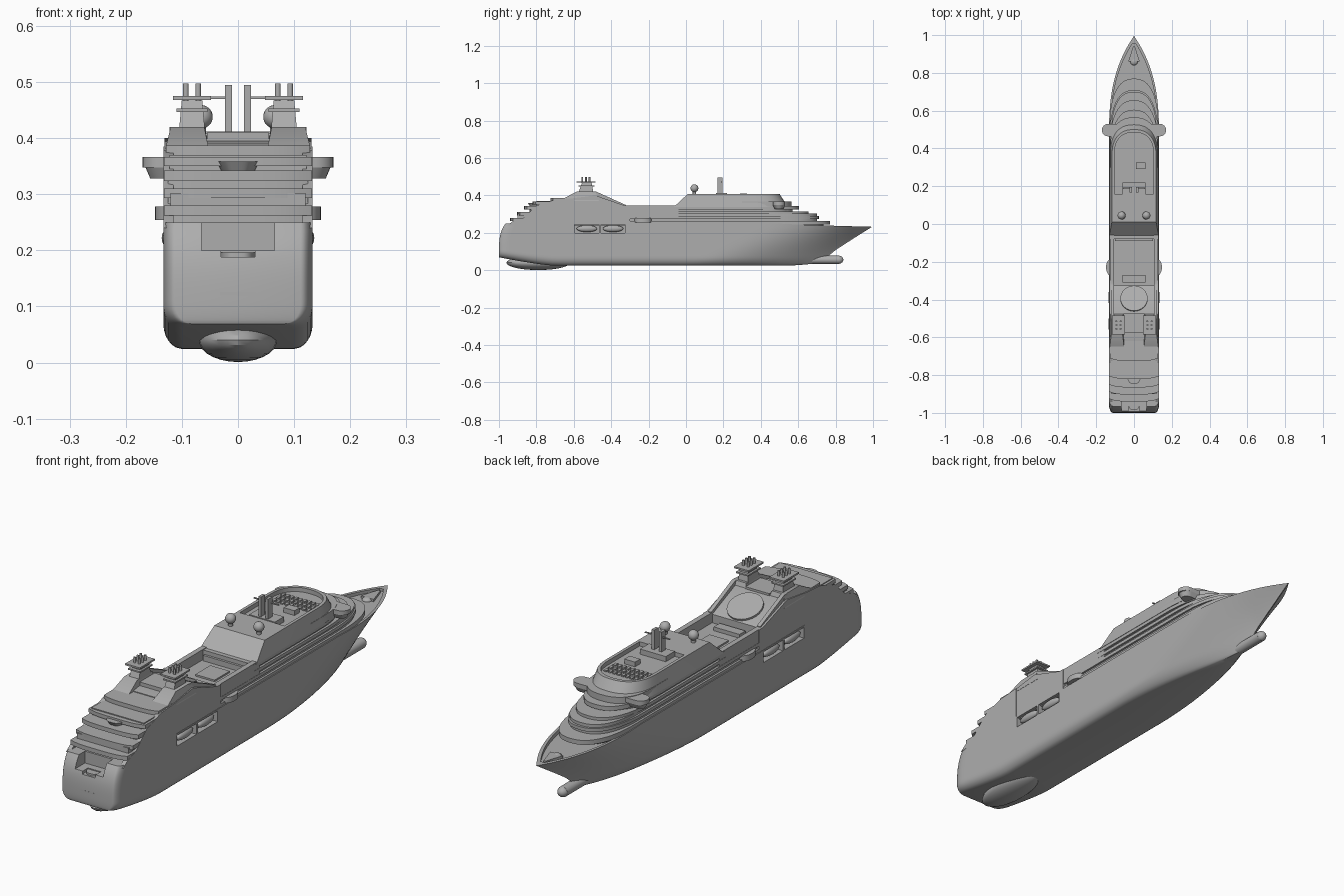
import bpy, bmesh, math
from mathutils import Matrix

cube = bpy.data.objects.get("Cube")
if cube:
    bpy.data.objects.remove(cube, do_unlink=True)

grey = bpy.data.materials.new("ship_grey")
GREY = (0.42, 0.42, 0.42, 1)
grey.use_nodes = True
grey.diffuse_color = GREY
grey.node_tree.nodes["Principled BSDF"].inputs["Base Color"].default_value = GREY
parts = []


def finish(name, bm):
    bmesh.ops.recalc_face_normals(bm, faces=bm.faces)
    mesh = bpy.data.meshes.new(name)
    bm.to_mesh(mesh)
    bm.free()
    mesh.materials.append(grey)
    ob = bpy.data.objects.new(name, mesh)
    bpy.context.collection.objects.link(ob)
    parts.append(ob)
    return ob


def loft(name, rings, pair_caps=False):
    bm = bmesh.new()
    vs = [[bm.verts.new(p) for p in r] for r in rings]
    n = len(vs[0])
    for a, b in zip(vs, vs[1:]):
        for i in range(n):
            bm.faces.new((a[i], a[(i + 1) % n], b[(i + 1) % n], b[i]))
    for r in (vs[0], vs[-1]):
        if pair_caps:
            for i in range(n // 2 - 1):
                bm.faces.new((r[i], r[i + 1], r[n - 2 - i], r[n - 1 - i]))
        else:
            bm.faces.new(r)
    return finish(name, bm)


def prism(name, low, z0, z1, high=None):
    return loft(name, [[(x, y, z0) for x, y in low], [(x, y, z1) for x, y in high or low]])


def rect(x0, x1, y0, y1):
    return [(x0, y0), (x1, y0), (x1, y1), (x0, y1)]


def box(name, x0, x1, y0, y1, z0, z1):
    return prism(name, rect(x0, x1, y0, y1), z0, z1)


def side_profile(name, pts, x0, x1):
    return loft(name, [[(x, y, z) for y, z in pts] for x in (x0, x1)])


def deck(back, front, half, nose=0.0, bulge=0.0, power=2.4):
    """Deck outline with a rounded nose and a slightly bowed back edge."""
    pts = []
    for i in range(25):
        a = math.pi * i / 24
        c, s = math.cos(a), math.sin(a)
        pts.append((half * math.copysign(abs(c) ** (2 / power), c),
                    front - nose + nose * s ** (2 / power)))
    for i in range(13):
        t = -1 + i / 6
        pts.append((half * t, back - bulge * (1 - t ** 4)))
    return pts


def round_part(name, kind, loc, r, depth=0.0, scale=(1, 1, 1), rot=0.0):
    bm = bmesh.new()
    if kind == "ball":
        bmesh.ops.create_uvsphere(bm, u_segments=24, v_segments=14, radius=r)
    else:
        bmesh.ops.create_cone(bm, cap_ends=True, segments=32, radius1=r, radius2=r, depth=depth)
    m = Matrix.Translation(loc) @ Matrix.Rotation(rot, 4, "X") @ Matrix.Diagonal((*scale, 1))
    bmesh.ops.transform(bm, matrix=m, verts=bm.verts)
    return finish(name, bm)


def cut(target, cutter):
    cutter.hide_render = True
    parts.remove(cutter)
    mod = target.modifiers.new("cut", "BOOLEAN")
    mod.object, mod.solver = cutter, "EXACT"
    bpy.context.view_layer.objects.active = target
    bpy.ops.object.modifier_apply(modifier=mod.name)
    bpy.data.objects.remove(cutter, do_unlink=True)


# Hull
BEAM = 0.133


def sheer(y):
    return 0.25 - 0.03 * max(0, (y - 0.5) / 0.5) ** 0.7 * 0.6


def keel(y):
    return 0.024 + 0.045 * max(0, (-0.7 - y) / 0.3) ** 1.3 + 0.03 * max(0, (y - 0.5) / 0.3) ** 2


def half_width(y, v):
    start, tip = 0.02 + 0.4 * v, 0.72 + 0.275 * v
    w = 1 - max(0, min(1, (y - start) / (tip - start))) ** (1.8 + 1.2 * v)
    stern = -1 + 0.035 * v ** 4
    w *= 0.84 + 0.16 * math.sqrt(max(0, 1 - (1 - min(1, (y - stern) / 0.05)) ** 2))
    bilge = 0.74 + 0.26 * math.sqrt(max(0, 1 - (1 - min(1, v / 0.2)) ** 2))
    return max(0.0015, BEAM * w * bilge)


rings = []
for i in range(65):
    u = (1 - math.cos(math.pi * i / 64)) / 2
    right = []
    for j in range(19):
        v = (j / 18) ** 1.5
        stern, tip = -1 + 0.035 * v ** 4, 0.72 + 0.275 * v
        y = stern + (tip - stern) * u
        k = keel(min(y, 0.8))
        right.append((half_width(y, v), y, k + (sheer(y) - k) * v))
    rings.append(right + [(-x, y, z) for x, y, z in reversed(right)])
hull = loft("hull", rings, True)

# Sunken foredeck, boat bays and stern terrace
ys = [0.5 + 0.455 * i / 16 for i in range(17)]
side = [(max(0.002, half_width(y + 0.015, 1) - 0.008), y) for y in ys]
cut(hull, prism("foredeck_cutter", side + [(-x, y) for x, y in reversed(side)], 0.222, 0.4))
for s in (-1, 1):
    for y in (-0.53, -0.39):
        bay = deck(y - 0.063, y + 0.063, 1)
        cut(hull, box("bay_cutter", *sorted((s * 0.105, s * 0.2)), y - 0.065, y + 0.065, 0.198, 0.243))
cut(hull, box("terrace_cutter", -0.065, 0.065, -1.1, -0.925, 0.2, 0.4))
cut(hull, box("step_cutter", -0.03, 0.03, -1.1, -0.955, 0.188, 0.4))
prism("stern_balcony", deck(-0.96, -0.9, 0.03, 0, 0.025), 0.186, 0.196)
box("stern_hatch", -0.032, 0.032, -1.0, -0.96, 0.12, 0.126)

# Bulbous bow and skeg
round_part("bulb_body", "cylinder", (0, 0.68, 0.056), 0.022, 0.28, rot=math.pi / 2)
round_part("bulb_nose", "ball", (0, 0.815, 0.056), 0.022, scale=(1, 1.2, 1))
round_part("skeg", "ball", (0, -0.79, 0.04), 1, scale=(0.07, 0.17, 0.039))

# Foredeck fittings
prism("bow_hatch", [(-0.03, 0.86), (0.03, 0.86), (0.005, 0.94), (-0.005, 0.94)], 0.215, 0.232)
round_part("bow_dome", "ball", (0, 0.86, 0.222), 0.02, scale=(1, 1, 0.6))

# Main deck house, open in the middle
prism("lower_house", deck(-0.9, 0.7, 0.12, 0.22), 0.24, 0.302)
prism("forward_house", deck(-0.05, 0.56, 0.119, 0.16), 0.30, 0.345)
box("aft_house", -0.122, 0.122, -0.8, -0.48, 0.30, 0.37)

# Rounded forward decks, each with a wall and an overhanging slab
for back, front, z0, z1 in ((-0.31, 0.77, 0.243, 0.262), (-0.31, 0.71, 0.275, 0.289),
                            (-0.08, 0.655, 0.30, 0.314), (-0.08, 0.605, 0.324, 0.342)):
    prism("forward_deck", deck(back, front, 0.129, 0.26), z0, z1)
    prism("forward_wall", deck(back, front - 0.035, 0.12, 0.24), z0 - 0.012, z0)

# Bridge with round-ended wings
wing = [(s * (0.137 + 0.033 * math.cos(a)), 0.497 + 0.033 * math.sin(a))
        for s in (1, -1) for a in [s * math.pi * (k / 12 - 0.5) for k in range(13)]]
prism("bridge_wings", wing, 0.348, 0.366)
prism("bridge_wing_base", [(x * 0.92, 0.497 + (y - 0.497) * 0.7) for x, y in wing], 0.328, 0.348,
      [(x * 0.97, y) for x, y in wing])
prism("bridge", deck(0.3, 0.565, 0.126, 0.16), 0.34, 0.368)

# Upper forward block with a sunken sun deck
upper = prism("upper_block", deck(-0.065, 0.545, 0.131, 0.17), 0.338, 0.408,
              deck(0.01, 0.50, 0.117, 0.14))
cut(upper, prism("sun_deck_cutter", deck(0.16, 0.485, 0.104, 0.12), 0.39, 0.5))
box("sun_deck_house", -0.06, 0.06, 0.16, 0.22, 0.388, 0.412)
box("deck_locker", 0.01, 0.06, 0.29, 0.325, 0.388, 0.41)
for row in range(3):
    for k in range(9):
        x = -0.08 + 0.02 * k
        box("lounger", x - 0.006, x + 0.006, 0.345 + row * 0.03, 0.365 + row * 0.03, 0.388, 0.395)

# Pool deck
box("pool_rim", -0.045, 0.045, -0.22, -0.12, 0.30, 0.309)
box("pool_bar", -0.06, 0.06, -0.31, -0.27, 0.30, 0.318)
box("pool_step", -0.1, 0.1, -0.09, -0.05, 0.30, 0.325)

# Ramp carrying the round screen
side_profile("ramp", [(-0.62, 0.3), (-0.62, 0.39), (-0.485, 0.405), (-0.325, 0.338), (-0.325, 0.3)],
             -0.105, 0.105)
round_part("round_screen", "cylinder", (0, -0.395, 0.37), 0.072, 0.012, rot=-math.atan2(0.067, 0.16))
box("ramp_house", -0.055, 0.055, -0.575, -0.475, 0.38, 0.41)

# Stern terraces
for back, z0, z1 in ((-0.925, 0.262, 0.28), (-0.888, 0.293, 0.31),
                     (-0.85, 0.324, 0.342), (-0.805, 0.35, 0.366)):
    prism("stern_deck", deck(back, -0.62, BEAM - 0.001, 0, 0.015), z0, z1)
    prism("stern_wall", deck(back + 0.022, -0.62, 0.125, 0, 0.01), z0 - 0.02, z0)
prism("stern_top_deck", deck(-0.71, -0.6, 0.128, 0, 0.015), 0.36, 0.387)
prism("stern_lookout", deck(-0.80, -0.72, 0.026, 0, 0.03), 0.335, 0.358, deck(-0.81, -0.72, 0.038, 0, 0.035))

for s in (-1, 1):
    # Side walls: stern quarter, boat section, pool section
    side_profile("stern_side", [(-0.955, 0.24), (-0.925, 0.262), (-0.87, 0.28), (-0.80, 0.345), (-0.70, 0.378),
                                (-0.60, 0.385), (-0.60, 0.24)], s * 0.115, s * BEAM)
    side_profile("boat_side", [(-0.6, 0.243), (-0.6, 0.385), (-0.485, 0.40), (-0.325, 0.345), (-0.30, 0.345),
                               (-0.30, 0.243)], s * 0.106, s * 0.131)
    box("pool_side", *sorted((s * 0.106, s * 0.128)), -0.31, -0.04, 0.285, 0.345)
    # Sloping blocks beneath the funnels
    prism("funnel_block", rect(s * 0.05, s * 0.132, -0.68, -0.465), 0.37, 0.42,
          rect(s * 0.06, s * 0.12, -0.585, -0.485))
    side_profile("ramp_rail", [(-0.5, 0.40), (-0.5, 0.42), (-0.48, 0.42), (-0.32, 0.348), (-0.32, 0.335)],
                 s * 0.106, s * 0.122)
    # Funnels
    c = s * 0.082
    prism("funnel", rect(c - 0.023, c + 0.023, -0.575, -0.495), 0.415, 0.47,
          rect(c - 0.018, c + 0.018, -0.555, -0.505))
    box("funnel_collar", c - 0.028, c + 0.028, -0.575, -0.49, 0.447, 0.453)
    box("funnel_platform", c - 0.034, c + 0.034, -0.585, -0.485, 0.468, 0.475)
    for dx in (-0.011, 0.011):
        for y in (-0.555, -0.535, -0.515):
            round_part("funnel_pipe", "cylinder", (c + dx, y, 0.482), 0.005, 0.03)
    # Boats and side balcony
    for y in (-0.53, -0.39):
        round_part("lifeboat", "ball", (s * 0.121, y, 0.222), 1, scale=(0.015, 0.055, 0.018))
    prism("side_balcony", [(s * (0.12 + 0.028 * math.sin(math.pi * k / 12)),
                            -0.23 - 0.045 * math.cos(math.pi * k / 12)) for k in range(13)], 0.254, 0.278)
    # Radar domes, masts and their arms
    round_part("radar_dome", "ball", (s * 0.066, 0.045, 0.438), 0.021)
    round_part("dome_stand", "cylinder", (s * 0.066, 0.045, 0.412), 0.009, 0.02)
    box("mast", s * 0.017 - 0.006, s * 0.017 + 0.006, 0.168, 0.195, 0.40, 0.495)
    box("mast_arm", *sorted((s * 0.017, s * 0.058)), 0.186, 0.192, 0.470, 0.474)

# Shading
bpy.ops.object.select_all(action="DESELECT")
for ob in parts:
    ob.select_set(True)
bpy.context.view_layer.objects.active = hull
bpy.ops.object.shade_smooth_by_angle(angle=math.radians(30))
